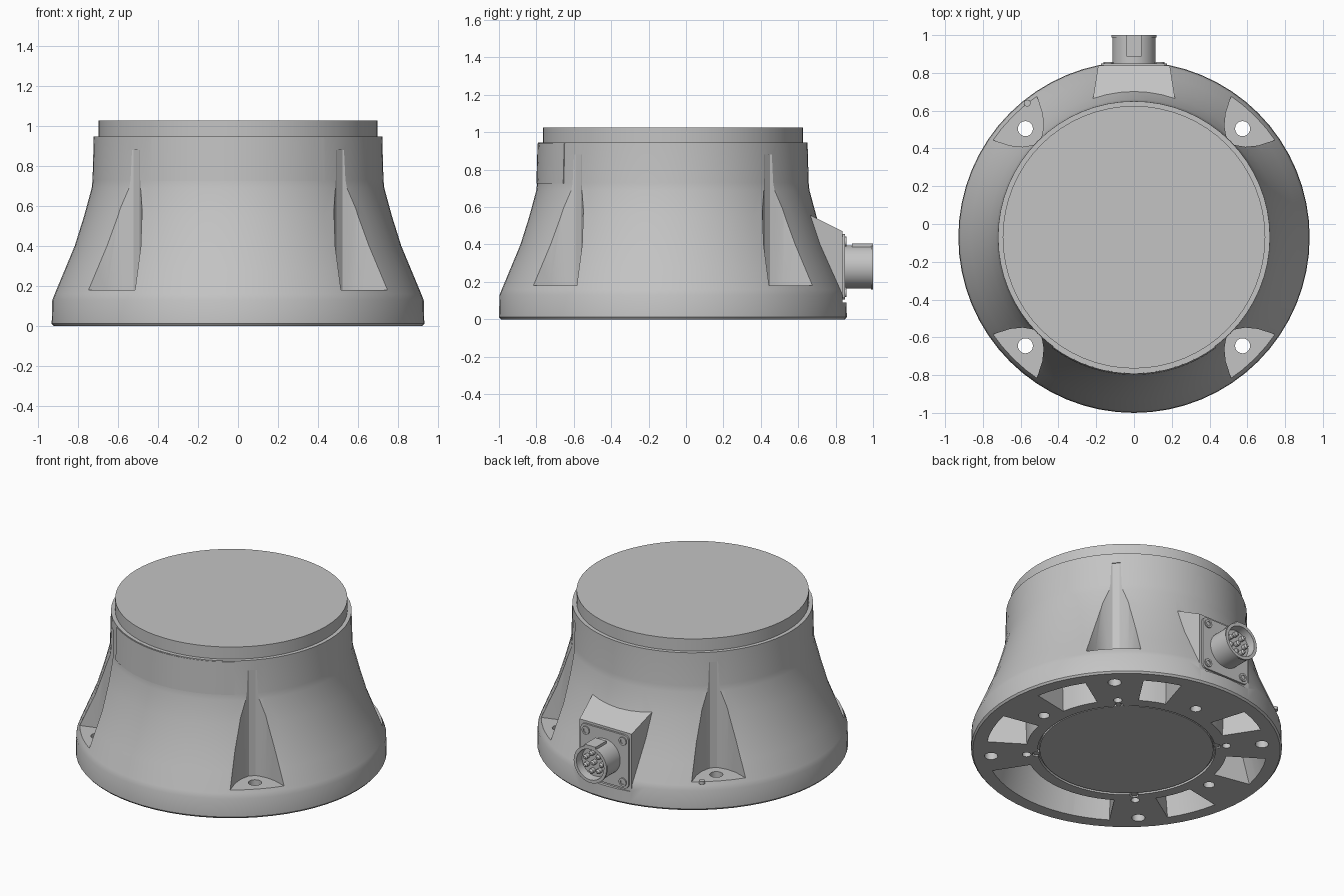
import bpy, bmesh
from math import sin, cos, pi, radians
from mathutils import Matrix, Vector

default = bpy.data.objects.get("Cube")
if default:
    bpy.data.objects.remove(default, do_unlink=True)

CY = -0.07          # body axis in y
AXIS = Matrix.Translation((0, CY, 0))

metal = bpy.data.materials.new("cast_grey")
metal.use_nodes = True
metal.diffuse_color = (0.55, 0.55, 0.55, 1)
metal.node_tree.nodes["Principled BSDF"].inputs["Base Color"].default_value = (0.55, 0.55, 0.55, 1)


def loft(name, rings, matrix=Matrix()):
    """Solid skinned through rings of equal point count, capped at both ends."""
    bm = bmesh.new()
    loops = [[bm.verts.new(matrix @ Vector(p)) for p in ring] for ring in rings]
    n = len(loops[0])
    for a, b in zip(loops, loops[1:]):
        for i in range(n):
            j = (i + 1) % n
            bm.faces.new((a[i], a[j], b[j], b[i]))
    bm.faces.new(loops[0][::-1])
    bm.faces.new(loops[-1])
    bmesh.ops.recalc_face_normals(bm, faces=bm.faces)
    mesh = bpy.data.meshes.new(name)
    bm.to_mesh(mesh)
    bm.free()
    mesh.materials.append(metal)
    obj = bpy.data.objects.new(name, mesh)
    bpy.context.collection.objects.link(obj)
    return obj


def lathe(name, profile, matrix=AXIS, segments=64):
    steps = [2 * pi * i / segments for i in range(segments)]
    return loft(name, [[(r * cos(a), r * sin(a), z) for a in steps] for r, z in profile], matrix)


def prism(name, outline, z0, z1, matrix=AXIS):
    return loft(name, [[(x, y, z) for x, y in outline] for z in (z0, z1)], matrix)


def rectangle(hx, hy):
    return [(-hx, -hy), (hx, -hy), (hx, hy), (-hx, hy)]


def combine(target, tool, operation="DIFFERENCE"):
    """Apply a boolean and drop the tool."""
    mod = target.modifiers.new("bool", "BOOLEAN")
    mod.operation, mod.solver, mod.object = operation, "EXACT", tool
    graph = bpy.context.evaluated_depsgraph_get()
    mesh = bpy.data.meshes.new_from_object(target.evaluated_get(graph))
    target.modifiers.clear()
    target.data = mesh
    bpy.data.objects.remove(tool, do_unlink=True)


def polar(radius, degrees):
    a = radians(degrees)
    return AXIS @ Matrix.Translation((radius * cos(a), radius * sin(a), 0))


def drill(target, radius, degrees, size, z0, z1):
    combine(target, lathe("drill", [(size, z0), (size, z1)], polar(radius, degrees), 20))


# Flared housing with stepped top flange
body = lathe("housing", [(0.92, 0), (0.93, 0.012), (0.927, 0.13), (0.915, 0.16), (0.865, 0.28),
                         (0.815, 0.4), (0.768, 0.55), (0.73, 0.69), (0.726, 0.73), (0.72, 0.945),
                         (0.695, 0.945), (0.695, 1.025)])

# Connector boss on the back, trimmed to a flat mounting face
PLATE_Y, PLATE_Z = 0.838, 0.28
boss = loft("boss", [[(-w, y, 0.1), (w, y, 0.1), (w, y, top), (-w, y, top)]
                     for w, y, top in ((0.235, 0.55, 0.615), (0.19, PLATE_Y, 0.47))])
combine(body, boss, "UNION")
combine(body, prism("face_cut", rectangle(0.195, 0.1), 0.09, 0.5,
                    Matrix.Translation((0, PLATE_Y + 0.1, 0))))

# Four mounting pockets flaring outwards, each with a through hole
half = [(0.716, 0.02), (0.729, 0.042), (0.755, 0.078), (0.806, 0.12), (0.895, 0.166), (1.05, 0.21)]
outline = half + [(u, -v) for u, v in reversed(half)]
corners = (45, 135, 225, 315)
for angle in corners:
    turn = AXIS @ Matrix.Rotation(radians(angle), 4, "Z")
    combine(body, prism("pocket", outline, 0.18, 0.88, turn))
    drill(body, 0.813, angle, 0.04, -0.1, 0.3)

# Weight saving cavities in the underside
for start, end in ((11, 33), (57, 73), (107, 123), (147, 169), (191, 213), (237, 303), (327, 349)):
    count = max(3, (end - start) // 5)
    angles = [radians(start + (end - start) * i / count) for i in range(count + 1)]
    rings = []
    for inner, outer, z in ((0.6, 0.845, -0.02), (0.62, 0.7, 0.55)):
        rings.append([(outer * cos(a), outer * sin(a), z) for a in angles]
                     + [(inner * cos(a), inner * sin(a), z) for a in reversed(angles)])
    combine(body, loft("cavity", rings, AXIS))

# Underside recess, screw holes, and cover disc
combine(body, lathe("recess", [(0.532, -0.05), (0.532, 0.02)]))
for angle in corners:
    drill(body, 0.6, angle, 0.026, -0.1, 0.08)
    drill(body, 0.54, angle, 0.026, -0.1, 0.03)
for angle in (0, 90, 180):
    drill(body, 0.645, angle, 0.034, -0.1, 0.1)
lathe("bottom_cover", [(0.52, 0.004), (0.52, 0.03)])
for angle in corners:
    lathe("cover_screw", [(0.018, 0.003), (0.018, 0.035)], polar(0.54, angle), 16)

# Thin curved panel wrapped round the upper front
arc = [radians(-90 + 36.5 * i / 8) for i in range(-8, 9)]
loft("front_panel", [[(r * cos(a), r * sin(a), z) for a in arc]
                     + [(0.7 * cos(a), 0.7 * sin(a), z) for a in reversed(arc)]
                     for r, z in ((0.73, 0.725), (0.7235, 0.94))], AXIS)

# Earthing screw in the back pocket on the right
lathe("earth_screw", [(0.018, 0.17), (0.018, 0.19)], Matrix.Translation((-0.565, 0.64, 0)), 16)

# Connector: local z points backwards, local y up
BACK = Matrix.Translation((0, PLATE_Y, PLATE_Z)) @ Matrix.Rotation(pi, 4, "Z") @ Matrix.Rotation(pi / 2, 4, "X")
rounded = [(sx * 0.145 + 0.03 * cos(radians(q + t)), sy * 0.145 + 0.03 * sin(radians(q + t)))
           for q, sx, sy in ((0, 1, 1), (90, -1, 1), (180, -1, -1), (270, 1, -1))
           for t in (0, 30, 60, 90)]
prism("connector_plate", rounded, -0.02, 0.012, BACK)
for sx in (-1, 1):
    for sy in (-1, 1):
        place = BACK @ Matrix.Translation((sx * 0.135, sy * 0.135, 0))
        lathe("plate_screw", [(0.027, 0), (0.027, 0.02), (0.015, 0.02), (0.015, 0.014)], place, 16)
lathe("connector_shell", [(0.115, -0.01), (0.115, 0.15), (0.12, 0.15), (0.12, 0.162),
                          (0.1, 0.162), (0.095, 0.11)], BACK, 40)
prism("connector_key", rectangle(0.04, 0.01), 0.05, 0.162,
      BACK @ Matrix.Translation((0, 0.115, 0)))
for i in range(8):
    a, r = 2 * pi * i / 7, (0.06 if i < 7 else 0)
    lathe("connector_pin", [(0.016, 0.1), (0.016, 0.135), (0.008, 0.145)],
          BACK @ Matrix.Translation((r * cos(a), r * sin(a), 0)), 12)

# Smooth shading with crisp edges
bpy.ops.object.select_all(action="DESELECT")
for obj in bpy.context.collection.objects:
    if obj.type == "MESH" and metal.name in obj.data.materials:
        obj.select_set(True)
        bpy.context.view_layer.objects.active = obj
bpy.ops.object.shade_smooth_by_angle(angle=radians(25))
